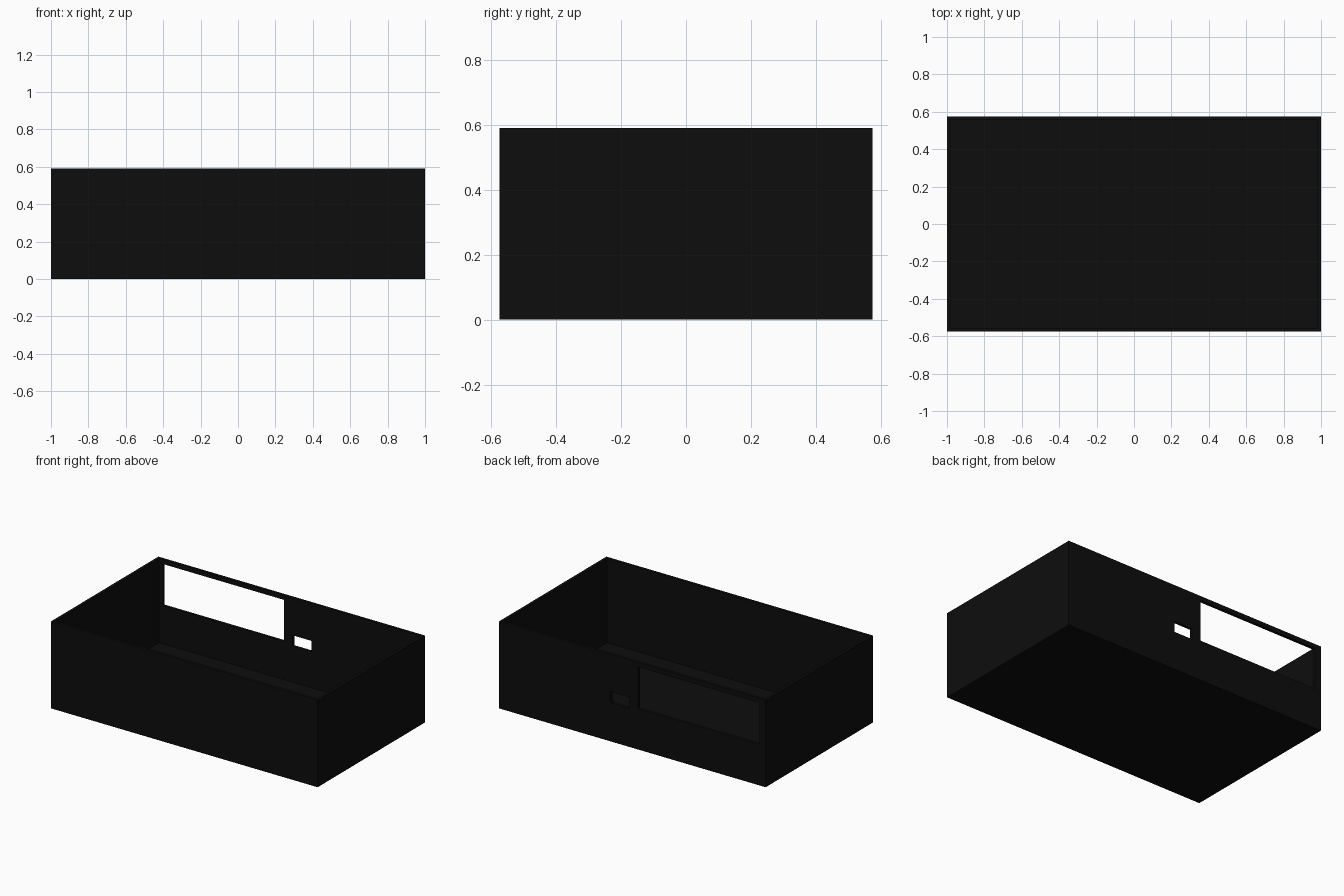
import bpy
import bmesh
from mathutils import Matrix, Vector

if "Cube" in bpy.data.objects:
    bpy.data.objects.remove(bpy.data.objects["Cube"])

W, D, H, T = 1.0, 0.575, 0.59, 0.02  # half width, half depth, height, wall

black = bpy.data.materials.new("black plastic")
black.diffuse_color = (0.004, 0.004, 0.004, 1)
black.use_nodes = True
black.node_tree.nodes["Principled BSDF"].inputs["Base Color"].default_value = black.diffuse_color


def box(name, lo, hi):
    """Box spanning two opposite corners."""
    lo, hi = Vector(lo), Vector(hi)
    bm = bmesh.new()
    bmesh.ops.create_cube(
        bm, size=1,
        matrix=Matrix.Translation((lo + hi) / 2) @ Matrix.Diagonal((*(hi - lo), 1)))
    mesh = bpy.data.meshes.new(name)
    bm.to_mesh(mesh)
    bm.free()
    mesh.materials.append(black)
    obj = bpy.data.objects.new(name, mesh)
    bpy.context.collection.objects.link(obj)
    return obj


# Open-topped tray
case = box("open_case", (-W, -D, 0), (W, D, H))

# Hollow interior and the two rear port openings
cutters = [
    box("cavity_cutter", (-W + T, -D + T, T), (W - T, D - T, H + 0.2)),
    box("large_port_cutter", (-0.953, D - 0.1, 0.277), (-0.043, D + 0.1, 0.56)),
    box("small_port_cutter", (0.022, D - 0.1, 0.262), (0.163, D + 0.1, 0.337)),
]
bpy.context.view_layer.objects.active = case
for cutter in cutters:
    cutter.hide_render = True
    mod = case.modifiers.new(cutter.name, 'BOOLEAN')
    mod.operation = 'DIFFERENCE'
    mod.solver = 'EXACT'
    mod.object = cutter
    bpy.ops.object.modifier_apply(modifier=mod.name)
for cutter in cutters:
    bpy.data.objects.remove(cutter)
